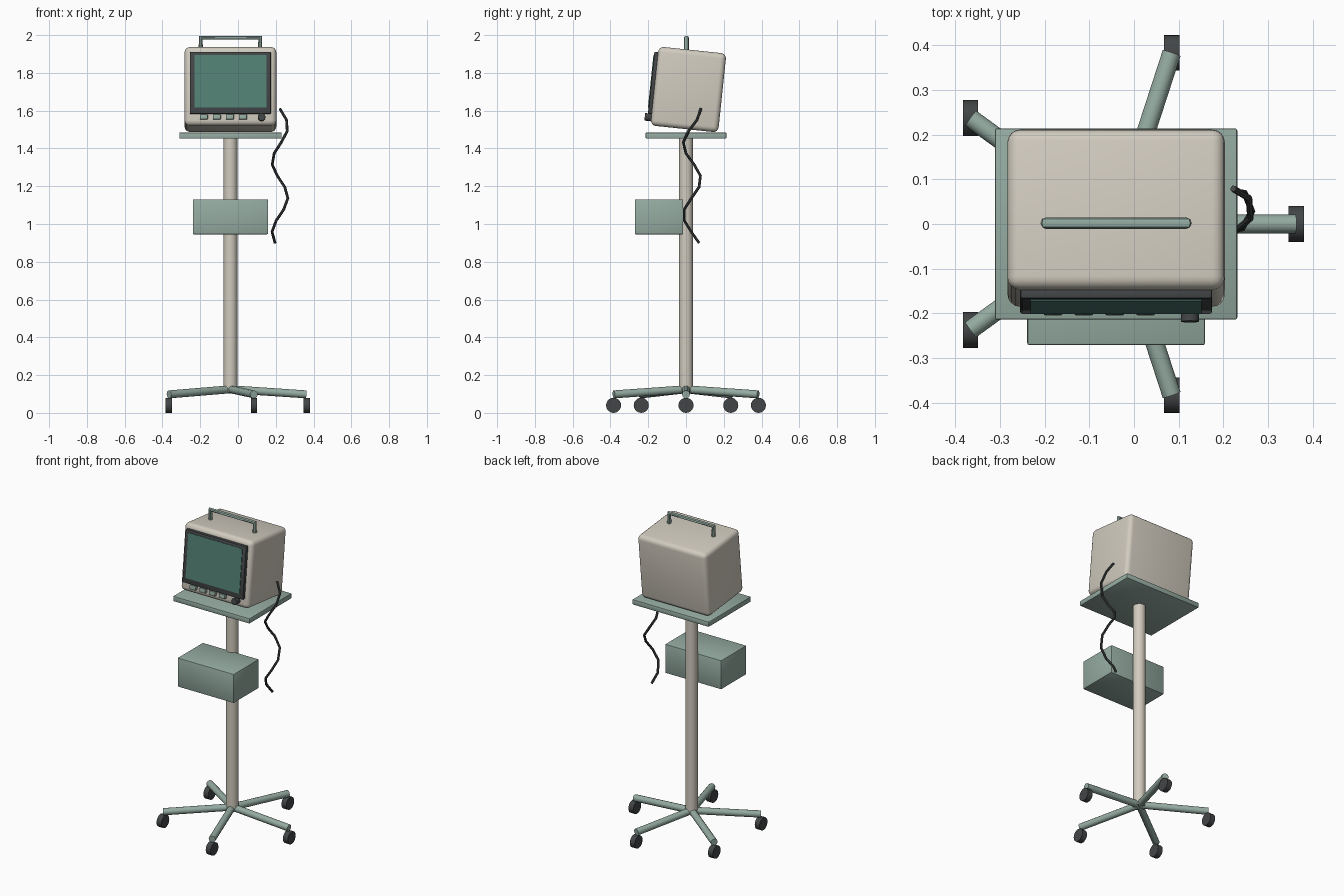
import bpy
from math import cos, sin, pi, radians
from mathutils import Vector, Matrix

cube = bpy.data.objects.get("Cube")
if cube:
    bpy.data.objects.remove(cube, do_unlink=True)


def material(name, rgb):
    m = bpy.data.materials.new(name)
    m.use_nodes = True
    m.diffuse_color = (*rgb, 1)
    m.node_tree.nodes["Principled BSDF"].inputs["Base Color"].default_value = (*rgb, 1)
    return m


CREAM = material("warm cream", (0.64, 0.60, 0.52))
GREEN = material("grey green", (0.30, 0.41, 0.36))
GLASS = material("screen teal", (0.085, 0.22, 0.175))
DARK = material("charcoal", (0.055, 0.06, 0.062))


def finish(ob, name, mat):
    ob.name = name
    ob.data.materials.append(mat)
    bpy.ops.object.shade_smooth_by_angle(angle=radians(40))
    return ob


def box(name, centre, size, mat, bevel=0.0, segments=2):
    bpy.ops.mesh.primitive_cube_add(size=1, location=centre)
    ob = bpy.context.object
    ob.scale = size
    bpy.ops.object.transform_apply(location=False, rotation=False, scale=True)
    if bevel:
        mod = ob.modifiers.new("Bevel", "BEVEL")
        mod.width = bevel
        mod.segments = segments
        bpy.ops.object.modifier_apply(modifier=mod.name)
    return finish(ob, name, mat)


def rod(name, a, b, radius, mat, sides=16):
    a, b = Vector(a), Vector(b)
    bpy.ops.mesh.primitive_cylinder_add(vertices=sides, radius=radius,
                                        depth=(b - a).length, location=(a + b) / 2)
    ob = bpy.context.object
    ob.rotation_euler = (b - a).to_track_quat("Z", "Y").to_euler()
    return finish(ob, name, mat)


def tube(name, points, radius, mat, resolution=2):
    curve = bpy.data.curves.new(name, "CURVE")
    curve.dimensions = "3D"
    curve.bevel_depth = radius
    curve.bevel_resolution = resolution
    curve.use_fill_caps = True
    spline = curve.splines.new("POLY")
    spline.points.add(len(points) - 1)
    for p, co in zip(spline.points, points):
        p.co = (*co, 1)
    ob = bpy.data.objects.new(name, curve)
    bpy.context.collection.objects.link(ob)
    bpy.ops.object.select_all(action="DESELECT")
    ob.select_set(True)
    bpy.context.view_layer.objects.active = ob
    bpy.ops.object.convert(target="MESH")
    return finish(bpy.context.object, name, mat)


CX = -0.04  # stand axis

# Five-legged base with casters
for i in range(5):
    a = i * 2 * pi / 5
    dx, dy = cos(a), sin(a)
    rod(f"base_leg_{i + 1}", (CX, 0, 0.125), (CX + 0.402 * dx, 0.402 * dy, 0.098),
        0.021, GREEN, 12)
    x, y = CX + 0.403 * dx, 0.403 * dy
    rod(f"caster_wheel_{i + 1}", (x - 0.017, y, 0.04), (x + 0.017, y, 0.04),
        0.04, DARK, 20)

# Pole, tray and storage box
rod("pole", (CX, 0, 0.11), (CX, 0, 1.46), 0.037, CREAM, 24)
box("tray", (CX, 0, 1.468), (0.542, 0.428, 0.033), GREEN, 0.005)
box("storage_box", (CX, -0.143, 1.038), (0.398, 0.256, 0.185), GREEN, 0.005)

# Monitor, laid out in its own frame and then tilted back
tilt = Matrix.Translation((CX, 0.013, 1.712)) @ Matrix.Rotation(radians(-6), 4, "X")
front = -0.18
parts = [
    box("monitor_case", (0, 0, 0), (0.486, 0.36, 0.42), CREAM, 0.028, 4),
    box("screen_frame", (0, front - 0.005, 0.015), (0.43, 0.03, 0.33), DARK, 0.006),
    box("screen_glass", (0, front - 0.0205, 0.023), (0.382, 0.006, 0.28), GLASS),
    rod("control_knob", (0.165, front + 0.01, -0.168), (0.165, front - 0.035, -0.168),
        0.02, DARK),
]
for i in range(4):
    parts.append(box(f"button_{i + 1}", (-0.141 + 0.069 * i, front - 0.005, -0.166),
                     (0.042, 0.03, 0.026), GREEN, 0.003))
for ob in parts:
    ob.matrix_world = tilt @ ob.matrix_basis

# Carrying handle
tube("handle", [(CX - 0.157, 0.002, 1.89), (CX - 0.157, 0.002, 1.987),
                (CX + 0.157, 0.002, 1.987), (CX + 0.157, 0.002, 1.89)], 0.013, GREEN)

# Coiled cable hanging beside the pole
steps = 12
coil = []
for i in range(steps + 1):
    z = 1.61 - 0.71 * i / steps
    t = 2 * pi * (1.61 - z) / 0.375
    coil.append((0.222 + 0.042 * sin(t), 0.032 + 0.047 * cos(t), z))
tube("cable", coil, 0.0075, DARK)
